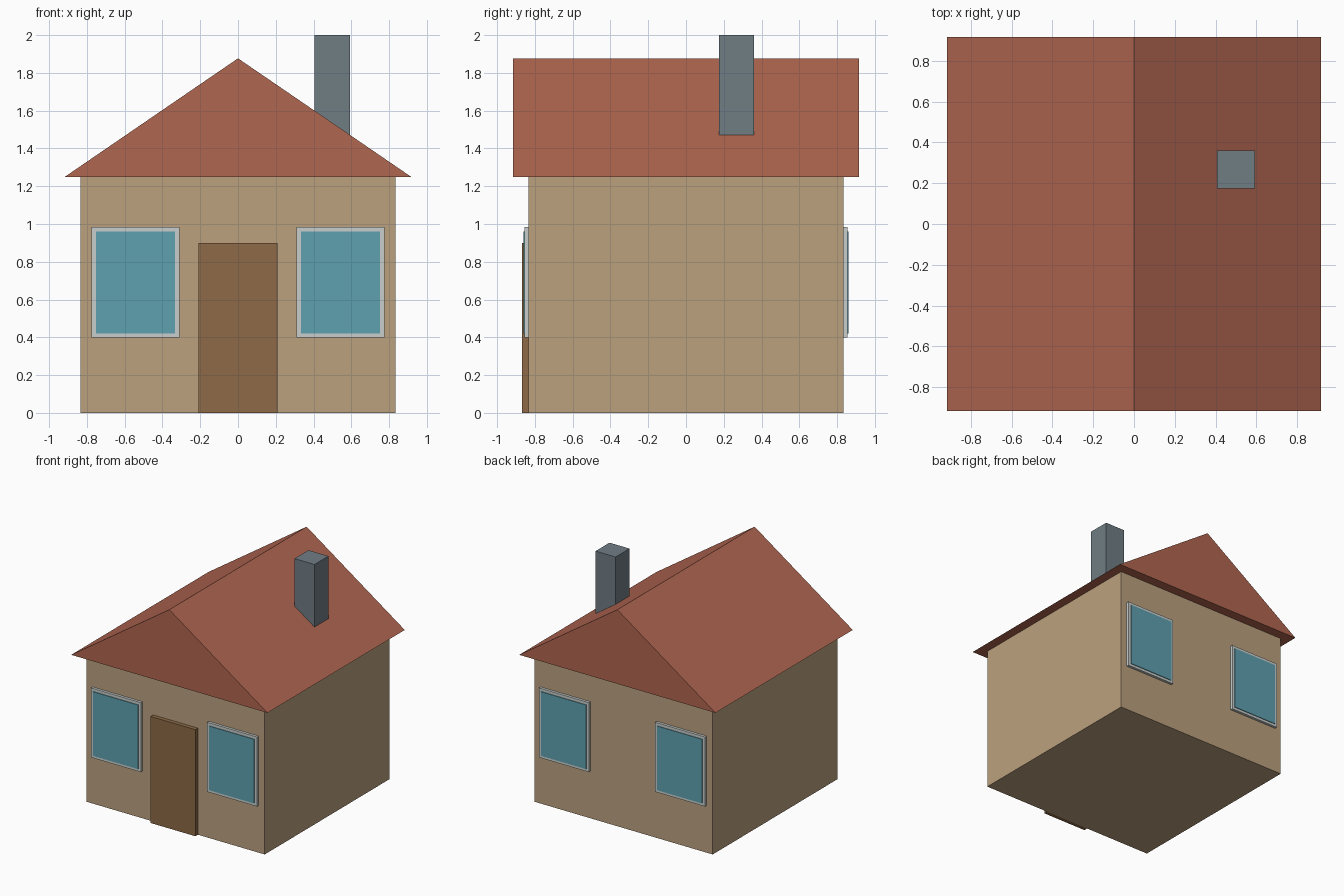
import bpy

if "Cube" in bpy.data.objects:
    bpy.data.objects.remove(bpy.data.objects["Cube"])


def material(name, rgb):
    """Flat material from sRGB 0-255 values."""
    m = bpy.data.materials.new(name)
    lin = [((c / 255 + 0.055) / 1.055) ** 2.4 for c in rgb]
    m.diffuse_color = (*lin, 1)
    m.use_nodes = True
    m.node_tree.nodes["Principled BSDF"].inputs["Base Color"].default_value = m.diffuse_color
    return m


WALL = material("tan_wall", (187, 161, 127))
ROOF = material("red_roof", (176, 102, 80))
GLASS = material("blue_glass", (95, 161, 176))
FRAME = material("pale_frame", (200, 207, 205))
DOOR = material("brown_door", (142, 106, 71))
STONE = material("grey_chimney", (112, 125, 132))


def box(name, x, y, z, mat):
    """Box from (min, max) pairs on each axis."""
    bpy.ops.mesh.primitive_cube_add(size=1)
    ob = bpy.context.object
    ob.name = name
    for v in ob.data.vertices:
        v.co = [lo + (hi - lo) * (c + 0.5) for c, (lo, hi) in zip(v.co, (x, y, z))]
    ob.data.materials.append(mat)
    return ob


W = 0.833       # wall half width
R = 0.9165      # roof half width
EAVE, RIDGE = 1.25, 1.877

# Walls
box("walls", (-W, W), (-W, W), (0, EAVE), WALL)

# Gable roof: triangular prism
mesh = bpy.data.meshes.new("roof")
verts = [(x, y, z) for y in (-R, R) for x, z in ((-R, EAVE), (R, EAVE), (0, RIDGE))]
mesh.from_pydata(verts, [], [(0, 1, 2), (3, 5, 4), (0, 3, 4, 1), (1, 4, 5, 2), (2, 5, 3, 0)])
mesh.materials.append(ROOF)
roof = bpy.data.objects.new("roof", mesh)
bpy.context.collection.objects.link(roof)

# Chimney, sunk into the right slope
box("chimney", (0.406, 0.593), (0.174, 0.36), (1.35, 2.0), STONE)

# Front door
box("door", (-0.209, 0.209), (-0.867, -W + 0.01), (0, 0.90), DOOR)

# Two windows on the front and two on the back
for side, sy in (("front", -1), ("back", 1)):
    for hand, sx in (("left", -1), ("right", 1)):
        def span(s, a, b):
            return tuple(sorted((s * a, s * b)))
        box(f"{side}_{hand}_window_frame", span(sx, 0.31, 0.775),
            span(sy, W - 0.01, 0.855), (0.398, 0.985), FRAME)
        box(f"{side}_{hand}_window_glass", span(sx, 0.333, 0.751),
            span(sy, 0.853, 0.861), (0.42, 0.961), GLASS)
